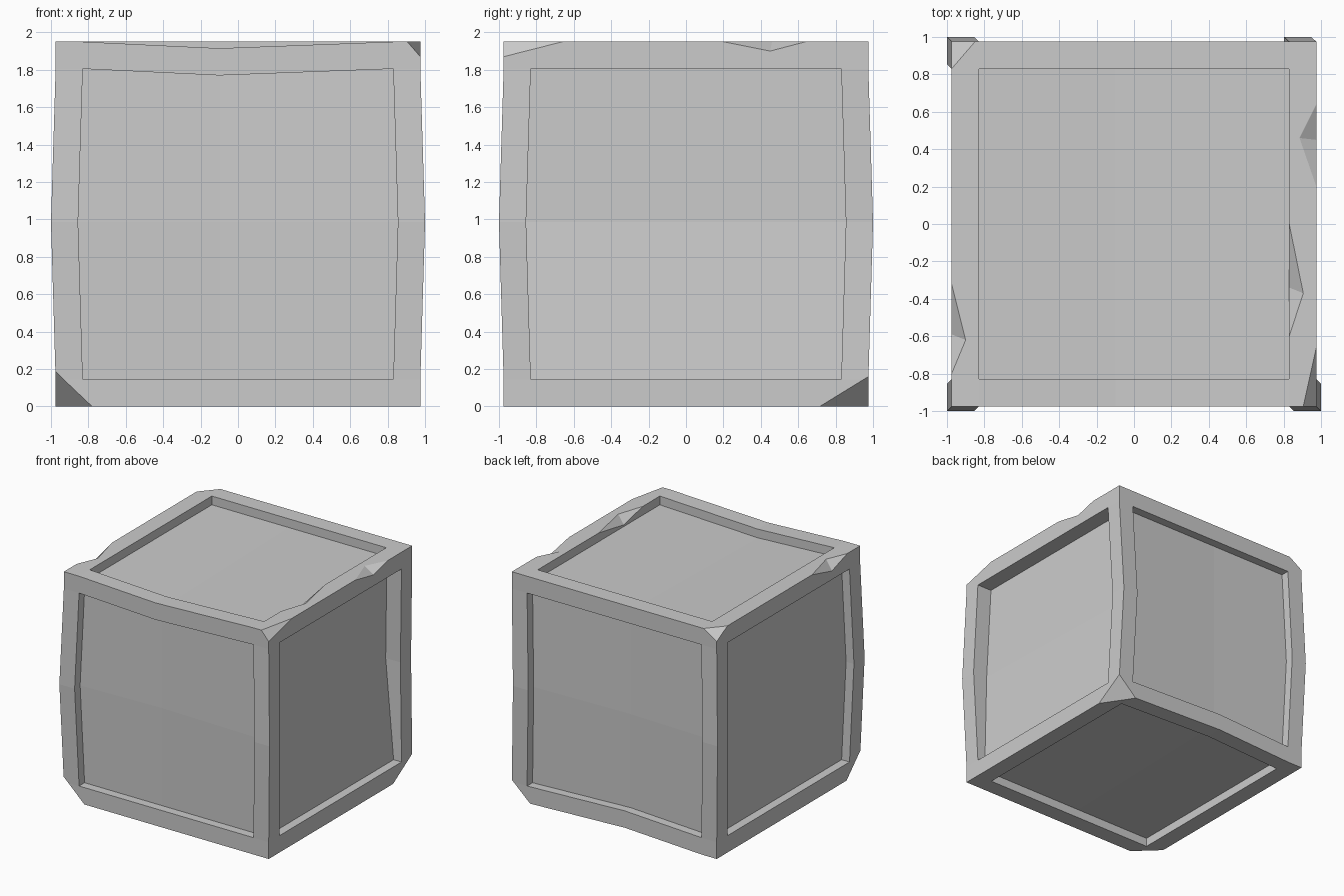
import bpy, bmesh
from mathutils import Vector
from itertools import product

if "Cube" in bpy.data.objects:
    bpy.data.objects.remove(bpy.data.objects["Cube"])

H, R, B = 0.975, 0.90, 0.83      # outer half size, panel level, frame inner edge
LV = [[-H, -R, -B, -0.1, B, R, H],   # x levels, with a middle cut
      [-H, -R, -B, B, R, H],         # y levels
      [-H, -R, -B, 0.01, B, R, H]]   # z levels


def filled(c):
    """Everything is solid except the shallow recess on each of the six sides."""
    if any(i < 0 or i > len(l) - 2 for i, l in zip(c, LV)):
        return False
    outer = [i in (0, len(l) - 2) for i, l in zip(c, LV)]
    inner = [2 <= i <= len(l) - 4 for i, l in zip(c, LV)]
    return not (sum(outer) == 1 and sum(inner) == 2)


def warp(x, y, z):
    """Hand-made irregularity: bowed posts, sagging beams, tilted right panel."""
    p = Vector((x, y, z + H))
    if abs(x) >= B and abs(y) >= B and z == 0.01:
        sx, sy = (1 if x > 0 else -1), (1 if y > 0 else -1)
        p.x += -0.028 if sx > 0 and sy > 0 else 0.025 * sx
        p.y += 0.025 * sy
    if x == -0.1 and y <= -B and z >= B:
        p.z -= 0.035
    if x == -0.1 and y >= B and z <= -B:
        p.z += 0.035
    if x == R and abs(y) <= B and abs(z) <= B and z > -B:
        p.x -= 0.065
    return p


# Crate body: skin of the solid cells
bm = bmesh.new()
verts = {}


def vert(idx):
    if idx not in verts:
        verts[idx] = bm.verts.new(warp(*(LV[a][idx[a]] for a in range(3))))
    return verts[idx]


for c in product(*(range(len(l) - 1) for l in LV)):
    if not filled(c):
        continue
    for a, s in product(range(3), (0, 1)):
        n = list(c)
        n[a] += 2 * s - 1
        if filled(n):
            continue
        u, v = (a + 1) % 3, (a + 2) % 3
        quad = []
        for du, dv in ((0, 0), (1, 0), (1, 1), (0, 1)):
            i = list(c)
            i[a] += s
            i[u] += du
            i[v] += dv
            quad.append(vert(tuple(i)))
        bm.faces.new(quad if s else quad[::-1])
me = bpy.data.meshes.new("crate")
bm.to_mesh(me)
bm.free()
crate = bpy.data.objects.new("crate", me)
bpy.context.collection.objects.link(crate)

# Chip cutters: tetrahedra enlarged about a point lying on the cut surface
cut = bmesh.new()


def chip(keep, rest, k=1.4):
    keep = [Vector(p) for p in keep]
    pivot = sum(keep, Vector()) / len(keep)
    vs = [cut.verts.new(pivot + k * (Vector(p) - pivot)) for p in keep + list(rest)]
    for i in range(4):
        cut.faces.new(vs[:i] + vs[i + 1:])


def corner(sx, sy, top, x, y, z):
    """Knock off a corner; x, y, z are where the cut meets the three edges."""
    X, Y, Z = sx * H, sy * H, 2 * H * top
    chip([(x, Y, Z), (X, y, Z), (X, Y, z)], [(X, Y, Z)])


def notch(edge_x, y0, y1, top_pt, side_pt):
    """V-shaped nick in a top edge running along y."""
    chip([top_pt, side_pt], [(edge_x, y0, 2 * H), (edge_x, y1, 2 * H)])


corner(1, -1, 1, 0.905, -0.66, 1.87)
corner(-1, 1, 1, -0.85, 0.83, 1.87)
corner(-1, -1, 0, -0.78, -0.79, 0.185)
corner(1, 1, 0, 0.80, 0.715, 0.16)
notch(H, 0.20, 0.64, (0.885, 0.46, 1.95), (H, 0.45, 1.90))
notch(-H, -0.80, -0.32, (-0.90, -0.62, 1.95), (-H, -0.59, 1.88))
notch(B, -0.60, 0.0, (0.905, -0.37, 1.95), (B, -0.34, 1.89))
bmesh.ops.recalc_face_normals(cut, faces=cut.faces)
cme = bpy.data.meshes.new("chip_cutters")
cut.to_mesh(cme)
cut.free()
cutter = bpy.data.objects.new("chip_cutters", cme)
cutter.hide_render = True
bpy.context.collection.objects.link(cutter)

mod = crate.modifiers.new("chips", 'BOOLEAN')
mod.operation = 'DIFFERENCE'
mod.solver = 'EXACT'
mod.object = cutter
bpy.context.view_layer.objects.active = crate
crate.select_set(True)
bpy.ops.object.modifier_apply(modifier=mod.name)
bpy.data.objects.remove(cutter)
